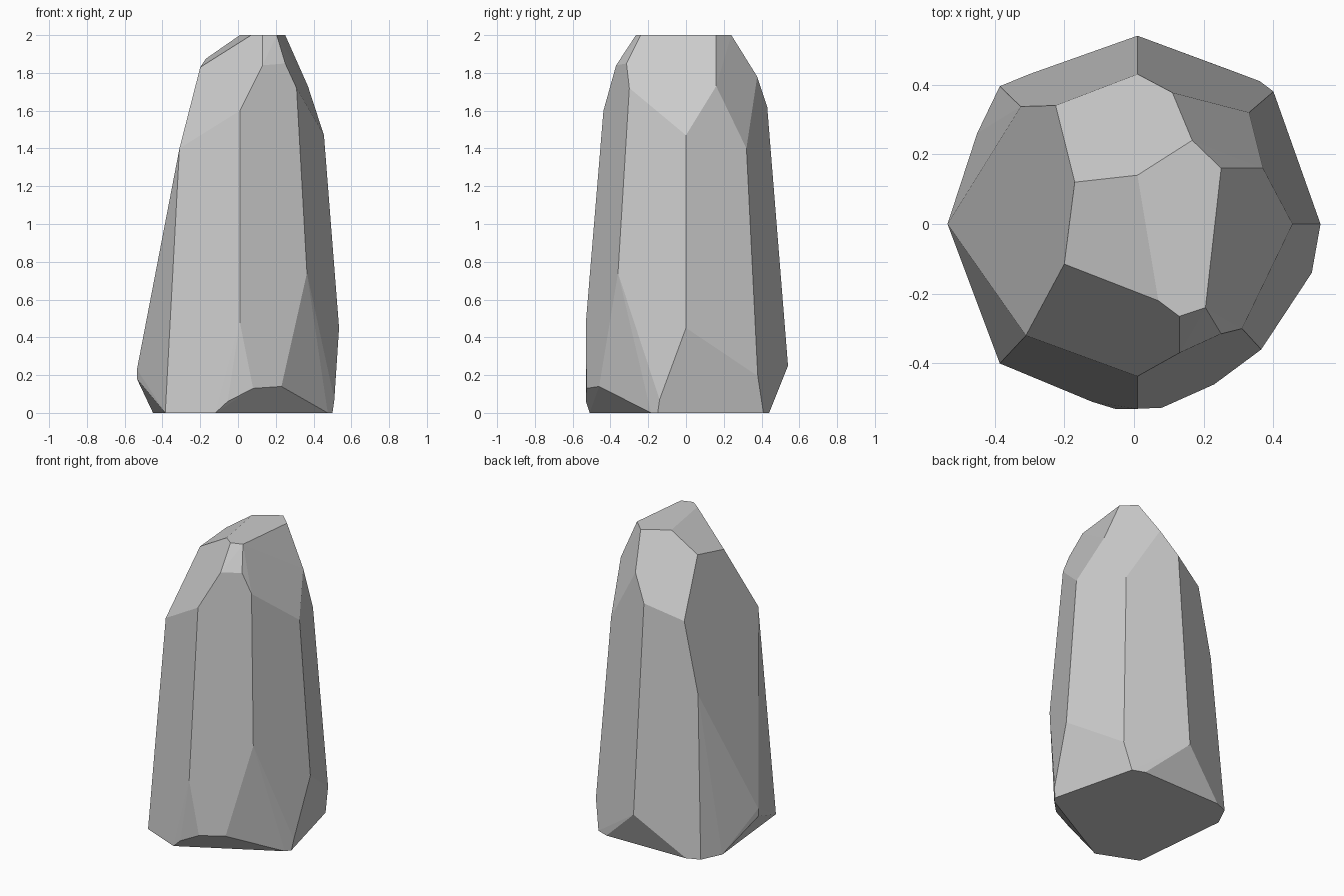
import bpy
import bmesh
import math

cube = bpy.data.objects.get("Cube")
if cube:
    bpy.data.objects.remove(cube, do_unlink=True)


def flat_material(name, value):
    """One plain grey material, the same in the viewport and in a render."""
    mat = bpy.data.materials.new(name)
    mat.use_nodes = True
    colour = (value, value, value, 1)
    mat.diffuse_color = colour
    shader = next(n for n in mat.node_tree.nodes if n.type == "BSDF_PRINCIPLED")
    shader.inputs["Base Color"].default_value = colour
    shader.inputs["Roughness"].default_value = 1
    return mat


def faceted_stone(name, outlines, mat):
    """Wrap a convex skin around stacked outlines and merge flat triangles."""
    bm = bmesh.new()
    for outline in outlines:
        for corner in outline:
            bm.verts.new(corner)
    hull = bmesh.ops.convex_hull(bm, input=bm.verts[:])
    loose = set(hull["geom_interior"]) | set(hull["geom_unused"])
    bmesh.ops.delete(bm, geom=[g for g in loose if isinstance(g, bmesh.types.BMVert)],
                     context="VERTS")
    bmesh.ops.dissolve_limit(bm, angle_limit=math.radians(2),
                             verts=bm.verts[:], edges=bm.edges[:])
    bmesh.ops.recalc_face_normals(bm, faces=bm.faces[:])
    mesh = bpy.data.meshes.new(name)
    bm.to_mesh(mesh)
    bm.free()
    mesh.materials.append(mat)
    stone = bpy.data.objects.new(name, mesh)
    bpy.context.collection.objects.link(stone)
    return stone


# Flat tip of the stone
tip = [(x, y, 2) for x, y in (
    (.01, .14), (.07, -.22), (.13, -.265), (.205, -.24), (.25, .16), (.167, .24))]

# Sloping crown, where the long sides break towards the tip
crown = [
    (-.17, .12, 1.875), (-.2, -.115, 1.83), (.13, -.37, 1.84), (.25, -.315, 1.85),
    (.11, .377, 1.78), (.31, -.3, 1.72), (.37, .16, 1.73), (.01, .43, 1.62),
    (.01, -.437, 1.6), (-.225, .34, 1.53), (.455, 0, 1.47),
    (-.31, -.32, 1.4), (.33, .32, 1.4), (-.325, .337, 1.065),
]

# Widest belt, where the long sides turn in again
belt = [
    (.365, -.36, .74), (.01, -.53, .48), (.535, 0, .45), (.01, .54, .25),
    (-.535, 0, .23), (-.535, 0, .18), (.4, .38, .195), (.23, -.46, .14),
    (.08, -.527, .13), (-.055, -.53, .06), (.51, -.14, .07),
]

# Flat foot on the ground
foot = [(x, y, 0) for x, y in (
    (-.12, -.51), (.475, -.185), (.5, -.15), (.36, .41), (.28, .44),
    (-.3, .43), (-.385, .395), (-.45, .26), (-.385, -.4))]

faceted_stone("standing_stone", (tip, crown, belt, foot),
              flat_material("stone_grey", .6))
